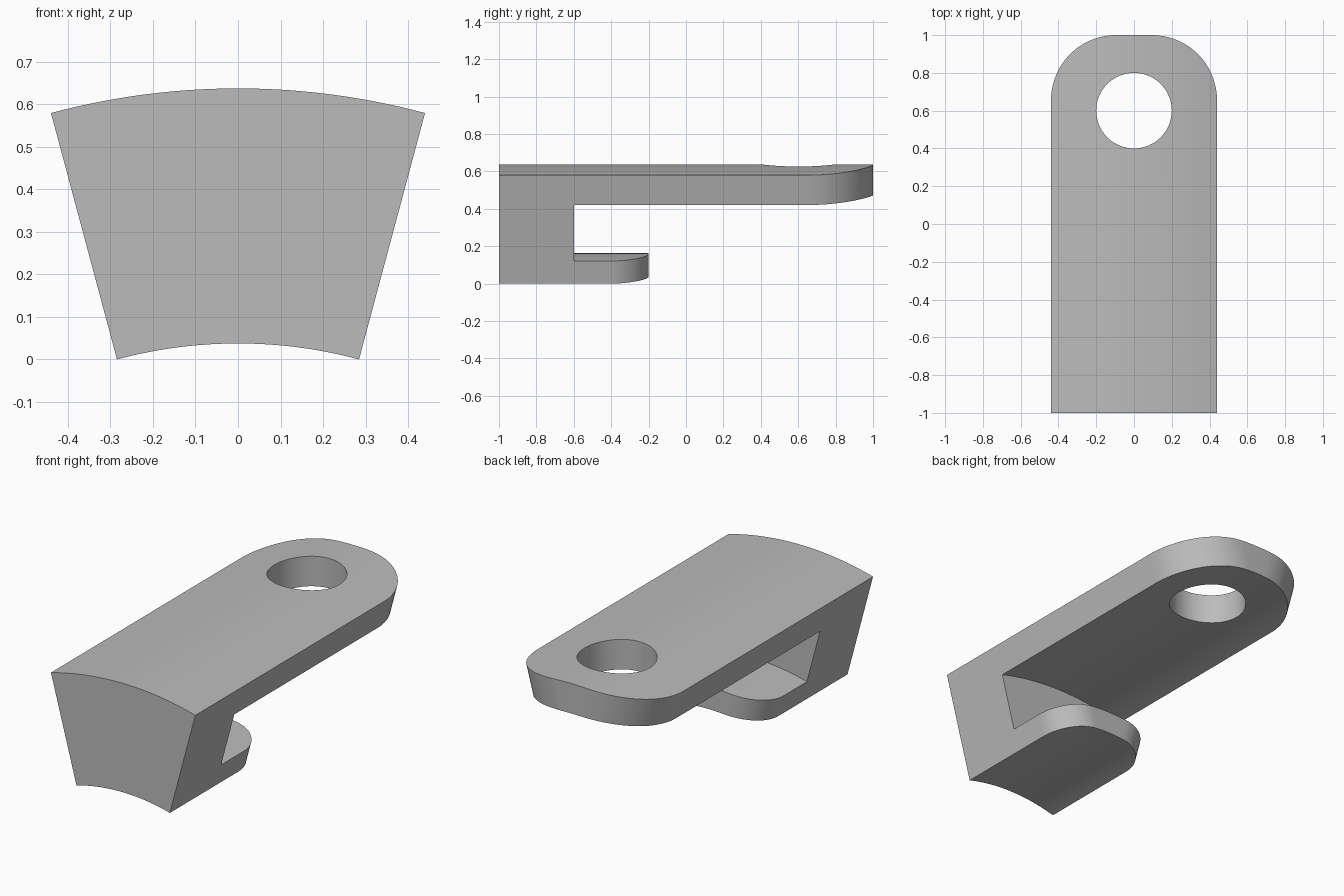
import bpy, bmesh, math
from mathutils import Vector

cube = bpy.data.objects.get("Cube")
if cube:
    bpy.data.objects.remove(cube, do_unlink=True)

# Ring that the clamp segment is cut from: axis along y, below the floor
HALF_ANGLE = math.radians(15)
R_IN, R_OUT = 1.1, 1.7
AXIS = Vector((0, 0, -R_IN * math.cos(HALF_ANGLE)))
STEP = HALF_ANGLE / 15

metal = bpy.data.materials.new("plain grey")
metal.use_nodes = True
grey = (0.5, 0.5, 0.5, 1)
metal.diffuse_color = grey
metal.node_tree.nodes["Principled BSDF"].inputs["Base Color"].default_value = grey


def prism(name, outline, offset):
    """Extrude a closed outline by an offset vector."""
    bm = bmesh.new()
    face = bm.faces.new([bm.verts.new(p) for p in outline])
    new = bmesh.ops.extrude_face_region(bm, geom=[face])["geom"]
    verts = [g for g in new if isinstance(g, bmesh.types.BMVert)]
    bmesh.ops.translate(bm, verts=verts, vec=offset)
    bmesh.ops.recalc_face_normals(bm, faces=bm.faces)
    mesh = bpy.data.meshes.new(name)
    bm.to_mesh(mesh)
    bm.free()
    mesh.materials.append(metal)
    obj = bpy.data.objects.new(name, mesh)
    bpy.context.collection.objects.link(obj)
    return obj


def ring_sector(name, r0, r1, y0, y1, n):
    """Sector of a ring, spanning n steps either side of the middle."""
    def arc(r, order):
        return [AXIS + Vector((r * math.sin(i * STEP), y0, r * math.cos(i * STEP)))
                for i in order]
    outline = arc(r0, range(-n, n + 1)) + arc(r1, range(n, -n - 1, -1))
    return prism(name, outline, Vector((0, y1 - y0, 0)))


def corner_cutter(name, side, radius, y_end, s0, s1):
    """Waste outside a rounded corner, running along the sloping side."""
    along = Vector((side * math.sin(HALF_ANGLE), 0, math.cos(HALF_ANGLE)))
    inward = Vector((-side * math.cos(HALF_ANGLE), 0, math.sin(HALF_ANGLE)))
    gap = 0.05
    plan = [(radius, y_end + gap), (-gap, y_end + gap), (-gap, y_end - radius)]
    for i in range(25):
        t = math.pi / 2 * i / 24
        plan.append((radius * (1 - math.cos(t)), y_end - radius * (1 - math.sin(t))))
    outline = [AXIS + along * s0 + inward * a + Vector((0, y, 0)) for a, y in plan]
    return prism(name, outline, along * (s1 - s0))


# Body and the waste that leaves a back block with a long and a short arm
body = ring_sector("clamp_body", R_IN, R_OUT, -1, 1, 15)
cutters = [
    ring_sector("slot_cutter", 1.225, 1.535, -0.6, 1.1, 20),
    ring_sector("short_arm_cutter", 1.0, 1.3, -0.2, 1.1, 20),
]

# Rounded arm ends
for side in (-1, 1):
    cutters.append(corner_cutter("long_arm_corner_cutter", side, 0.35, 1, 1.4, 1.9))
    cutters.append(corner_cutter("short_arm_corner_cutter", side, 0.2, -0.2, 1.0, 1.3))

# Upright round hole in the long arm
circle = [Vector((0.2 * math.cos(t), 0.6 + 0.2 * math.sin(t), 0.3))
          for t in (math.tau * i / 64 for i in range(64))]
cutters.append(prism("hole_cutter", circle, Vector((0, 0, 0.6))))

for cutter in cutters:
    cutter.hide_render = True
    mod = body.modifiers.new(cutter.name, 'BOOLEAN')
    mod.operation = 'DIFFERENCE'
    mod.solver = 'EXACT'
    mod.object = cutter

# Keep the cut result and drop the cutters
bpy.context.view_layer.update()
graph = bpy.context.evaluated_depsgraph_get()
result = bpy.data.meshes.new_from_object(body.evaluated_get(graph))
body.modifiers.clear()
body.data = result
for cutter in cutters:
    bpy.data.objects.remove(cutter, do_unlink=True)

bpy.ops.object.select_all(action='DESELECT')
body.select_set(True)
bpy.context.view_layer.objects.active = body
bpy.ops.object.shade_smooth_by_angle(angle=math.radians(30))
